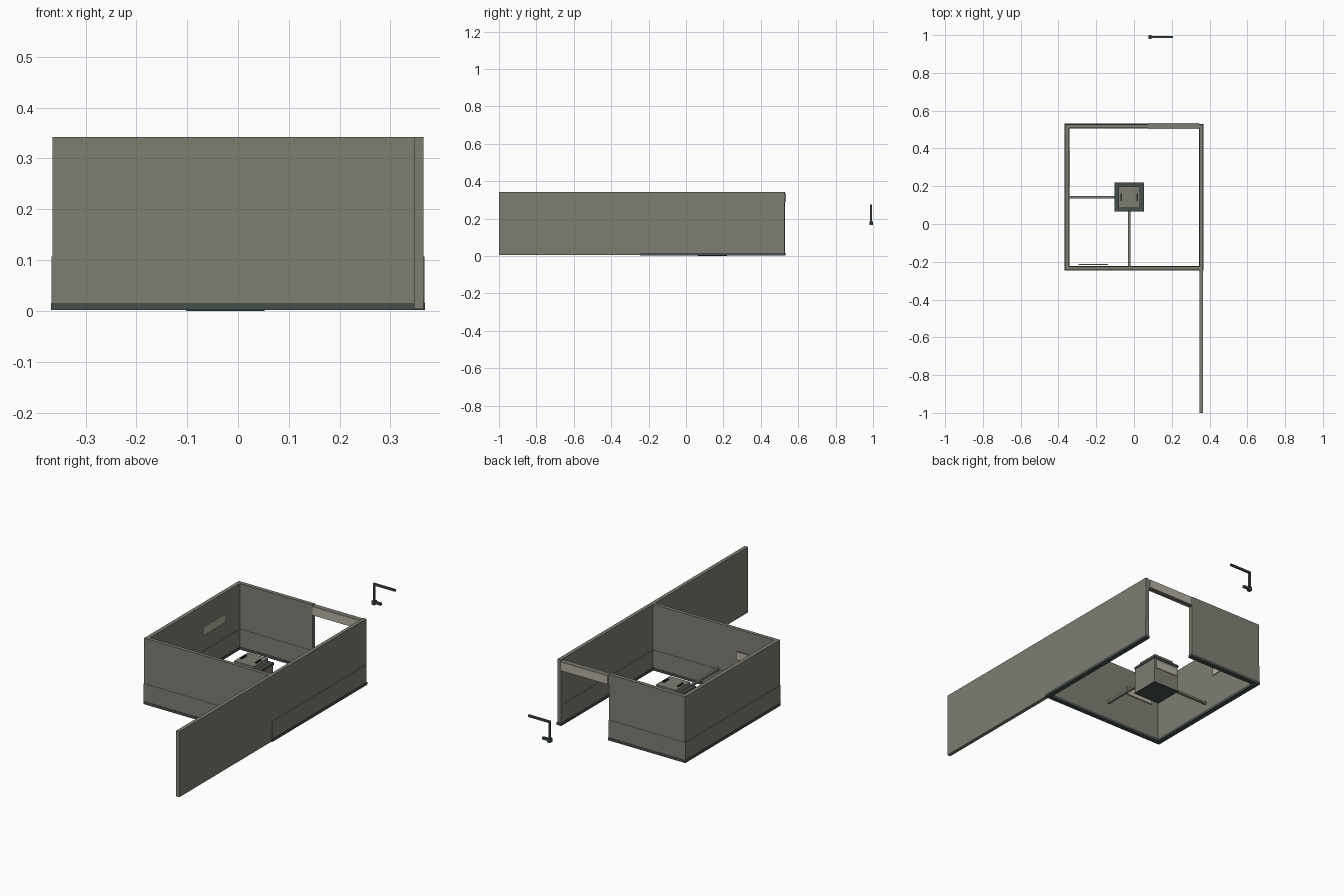
import bpy

cube = bpy.data.objects.get("Cube")
if cube:
    bpy.data.objects.remove(cube, do_unlink=True)


def material(name, rgb):
    m = bpy.data.materials.new(name)
    m.use_nodes = True
    m.diffuse_color = (*rgb, 1)
    m.node_tree.nodes["Principled BSDF"].inputs["Base Color"].default_value = (*rgb, 1)
    return m


wall_grey = material("warm wall grey", (0.21, 0.205, 0.17))
trim_dark = material("dark green grey", (0.06, 0.078, 0.072))
sign_tan = material("pale tan", (0.46, 0.44, 0.37))
slot_black = material("near black", (0.015, 0.017, 0.017))


def box(name, x, y, z, mat):
    """Axis-aligned block from (min, max) pairs."""
    bpy.ops.mesh.primitive_cube_add(size=1, location=[sum(r) / 2 for r in (x, y, z)])
    ob = bpy.context.object
    ob.name = name
    ob.scale = [r[1] - r[0] for r in (x, y, z)]
    bpy.ops.object.transform_apply(location=False, rotation=False, scale=True)
    ob.data.materials.append(mat)
    return ob


def grow(r, d):
    return (r[0] - d, r[1] + d)


TOP = 0.342
LEFT_X, RIGHT_X = (-0.365, -0.345), (0.346, 0.365)
FRONT_Y, BACK_Y = (-0.244, -0.226), (0.508, 0.528)
DOOR = 0.07

# Room walls; the +x wall runs on well past the front of the room
walls = {
    "side_wall": (LEFT_X, (-0.244, 0.528)),
    "front_wall": ((-0.357, 0.346), FRONT_Y),
    "back_wall": ((-0.357, DOOR), BACK_Y),
    "long_wall": (RIGHT_X, (-1.0, 0.526)),
}
for name, (x, y) in walls.items():
    box(name, x, y, (0.004, TOP), wall_grey)
    # Lower panelling and dark skirting, only around the room itself
    y_room = (max(y[0], FRONT_Y[0]), y[1])
    box(name + "_panelling", grow(x, 0.0015) if "front" not in name else x,
        grow(y_room, 0.0015) if name != "long_wall" else y_room,
        (0.006, 0.107), wall_grey)
    box(name + "_skirting", grow(x, 0.003), grow(y_room, 0.003),
        (0.002, 0.016), trim_dark)

# Sign board spanning the doorway, with a pale plate on each face
box("door_beam", (DOOR, 0.346), (0.509, 0.529), (0.288, 0.336), wall_grey)
for side, y in (("inner", 0.504), ("outer", 0.529)):
    box(side + "_door_sign", (DOOR + 0.003, 0.344), (y, y + 0.005), (0.291, 0.335), sign_tan)

# Small signs inside the room
box("side_wall_sign", (-0.344, -0.339), (0.2, 0.387), (0.19, 0.232), sign_tan)
box("front_wall_sign", (-0.295, -0.138), (-0.217, -0.212), (0.19, 0.232), sign_tan)

# Central pedestal with dark base, rim and raised pad
CX, CY = -0.025, 0.142


def centred(name, half, z, mat):
    box(name, (CX - half, CX + half), (CY - half, CY + half), z, mat)


centred("pedestal_base", 0.077, (0.0, 0.004), trim_dark)
centred("pedestal_body", 0.074, (0.004, 0.138), wall_grey)
centred("pedestal_rim", 0.077, (0.138, 0.15), trim_dark)
centred("pedestal_pad", 0.057, (0.15, 0.174), wall_grey)
for side, s in (("right", -1), ("left", 1)):
    x = CX + s * 0.042
    box(side + "_pad_grip", (x - 0.004, x + 0.004), (CY - 0.02, CY + 0.02),
        (0.174, 0.18), slot_black)
box("pedestal_sign", grow((CX, CX), 0.065), (CY + 0.074, CY + 0.078), (0.085, 0.125), sign_tan)

# Rails joining the pedestal to the walls
box("front_rail", grow((CX, CX), 0.006), (FRONT_Y[1], CY - 0.07), (0.1, 0.112), wall_grey)
box("side_rail", (LEFT_X[1], CX - 0.07), grow((CY, CY), 0.006), (0.05, 0.062), wall_grey)

# Detached bent handle behind the room
HY = 0.99
box("handle_arm", (0.08, 0.207), grow((HY, HY), 0.005), (0.264, 0.274), trim_dark)
box("handle_stem", (0.08, 0.09), grow((HY, HY), 0.005), (0.168, 0.264), trim_dark)
box("handle_foot", (0.08, 0.125), grow((HY, HY), 0.006), (0.17, 0.182), trim_dark)
box("handle_knuckle", (0.077, 0.093), grow((HY, HY), 0.01), (0.165, 0.185), trim_dark)
